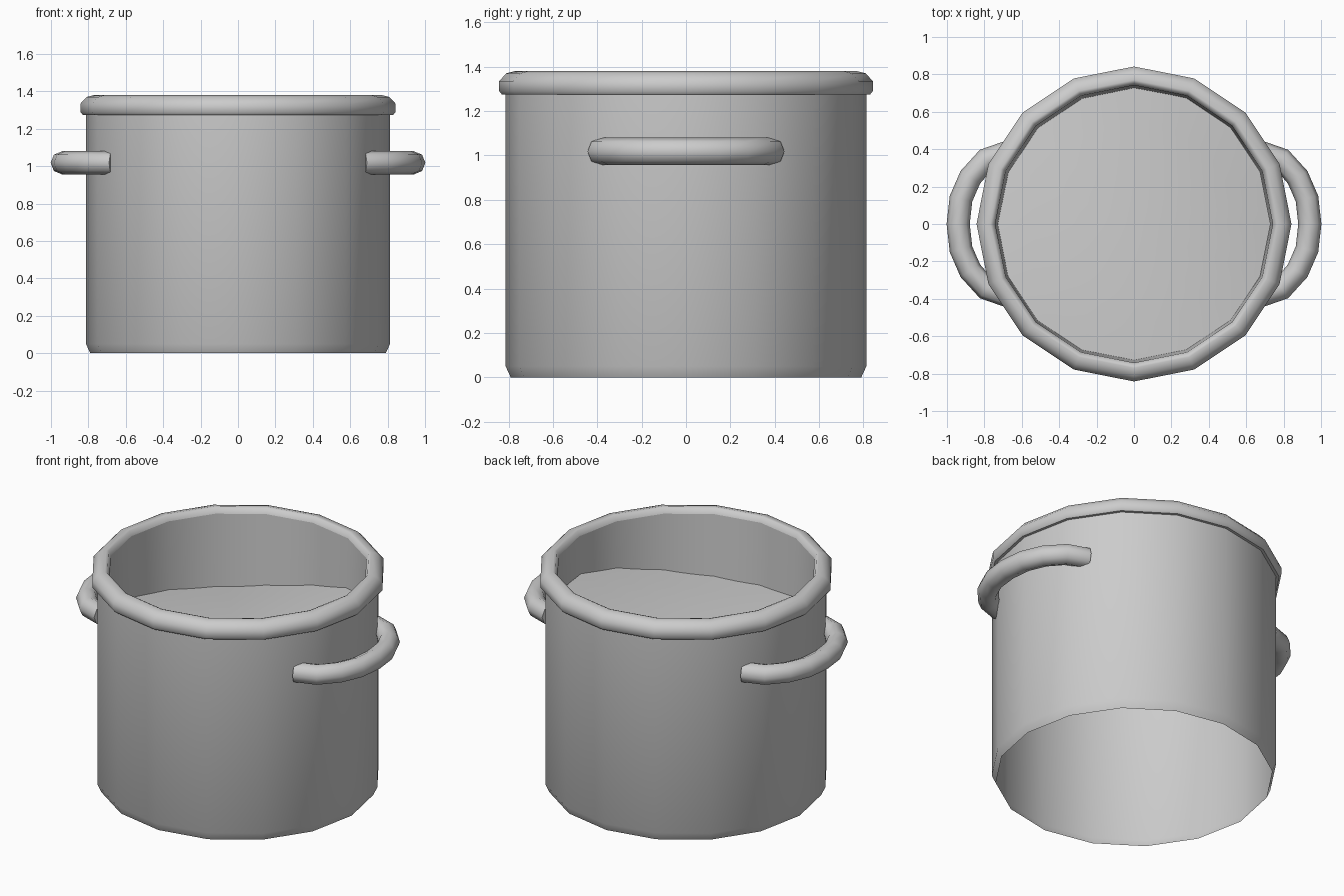
import bpy, bmesh, math

if "Cube" in bpy.data.objects:
    bpy.data.objects.remove(bpy.data.objects["Cube"])

SIDES = 16


def finish(obj, angle=50):
    bpy.ops.object.select_all(action='DESELECT')
    obj.select_set(True)
    bpy.context.view_layer.objects.active = obj
    bpy.ops.object.shade_smooth_by_angle(angle=math.radians(angle))
    return obj


def from_bmesh(name, bm):
    mesh = bpy.data.meshes.new(name)
    bm.to_mesh(mesh)
    bm.free()
    obj = bpy.data.objects.new(name, mesh)
    bpy.context.collection.objects.link(obj)
    return finish(obj)


def lathe(name, profile):
    """Revolve (radius, z) points, listed so that the normals face outward."""
    bm = bmesh.new()
    rings = []
    for r, z in profile:
        rings.append([bm.verts.new((r * math.cos(2 * math.pi * i / SIDES),
                                    r * math.sin(2 * math.pi * i / SIDES), z))
                      for i in range(SIDES)])
    for a, b in zip(rings, rings[1:]):
        for i in range(SIDES):
            j = (i + 1) % SIDES
            bm.faces.new((a[i], a[j], b[j], b[i]))
    return from_bmesh(name, bm)


# Outer shell, open underneath
lathe("pot_wall", [(0.79, 0), (0.813, 0.05), (0.813, 1.28)])

# Rolled rim
lathe("rim", [(0.80, 1.275), (0.83, 1.275), (0.842, 1.29), (0.842, 1.335),
              (0.81, 1.37), (0.77, 1.38), (0.755, 1.375), (0.742, 1.345)])

# Inner wall down to the contents
lathe("inner_wall", [(0.742, 1.345), (0.725, 0.88)])

# Gently uneven surface of the contents
bm = bmesh.new()
bmesh.ops.create_circle(bm, cap_ends=True, cap_tris=True, segments=SIDES, radius=0.73)
bmesh.ops.subdivide_edges(bm, edges=bm.edges[:], cuts=3, use_grid_fill=True)
for v in bm.verts:
    x, y = v.co.x, v.co.y
    v.co.z = 0.96 + 0.10 * x + 0.15 * x * x + 0.20 * x * y
bmesh.ops.recalc_face_normals(bm, faces=bm.faces[:])
bm.normal_update()
if sum(f.normal.z for f in bm.faces) < 0:
    bmesh.ops.reverse_faces(bm, faces=bm.faces[:])
from_bmesh("liquid_surface", bm)

# Side handles: swept octagonal tube, mirrored
half = [(0.67, 0.385), (0.79, 0.345), (0.875, 0.25), (0.925, 0.135)]
path = half + [(0.94, 0)] + [(x, -y) for x, y in reversed(half)]
curve = bpy.data.curves.new("handles", 'CURVE')
curve.dimensions = '3D'
curve.bevel_depth = 0.062
curve.bevel_resolution = 2
curve.use_fill_caps = True
spline = curve.splines.new('POLY')
spline.points.add(len(path) - 1)
for p, (x, y) in zip(spline.points, path):
    p.co = (x, y, 1.018, 1)
handles = bpy.data.objects.new("handles", curve)
bpy.context.collection.objects.link(handles)
bpy.ops.object.select_all(action='DESELECT')
handles.select_set(True)
bpy.context.view_layer.objects.active = handles
bpy.ops.object.convert(target='MESH')
handles = bpy.context.view_layer.objects.active
handles.name = "handles"
finish(handles)
mirror = handles.modifiers.new("mirror", 'MIRROR')
mirror.use_axis = (True, False, False)
